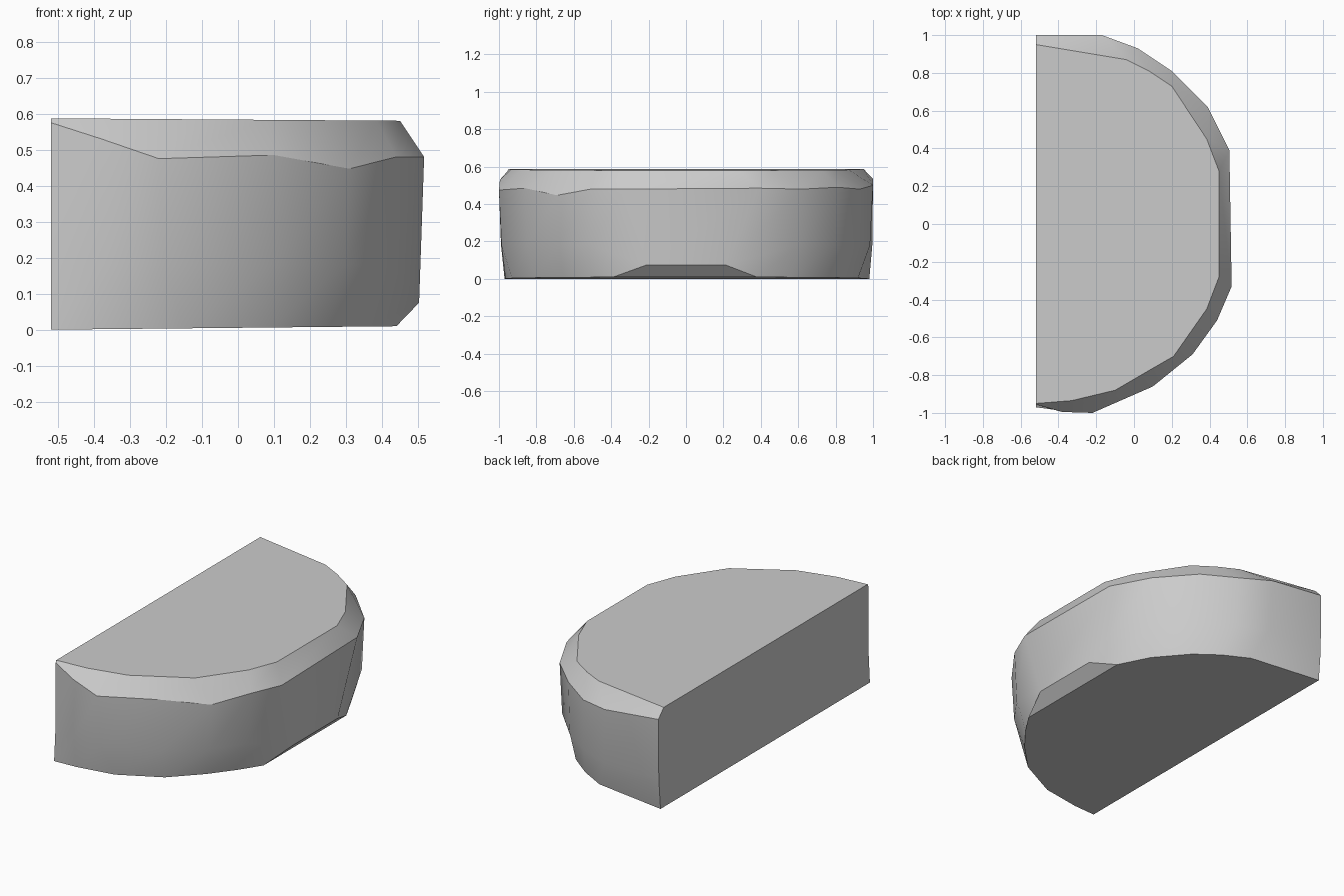
import bpy
import bmesh
from math import radians
from mathutils import Vector

cube = bpy.data.objects.get("Cube")
if cube:
    bpy.data.objects.remove(cube)

# One grey stone colour
stone = bpy.data.materials.new("stone_grey")
stone.use_nodes = True
grey = (0.6, 0.6, 0.6, 1)
stone.diffuse_color = grey
stone.node_tree.nodes["Principled BSDF"].inputs["Base Color"].default_value = grey

FLAT = -0.52  # plane of the straight cut side

# Outlines run from the front corner round the curve to the back corner
base_outline = [(FLAT, -.97), (-.38, -.965), (-.15, -.93), (.09, -.81), (.25, -.65), (.36, -.51),
                (.44, -.39), (.44, .38), (.35, .56), (.2, .74), (.07, .84), (-.08, .92), (FLAT, .98)]
shoulder_outline = [(FLAT, -.955, .575), (-.38, -.995, .53), (-.22, -1, .475), (.1, -.86, .485),
                    (.31, -.69, .447), (.44, -.51, .48), (.517, -.33, .48), (.505, .39, .485),
                    (.39, .62, .48), (.2, .81, .49), (.02, .93, .48), (-.17, 1, .5), (FLAT, 1, .535)]
top_outline = [(FLAT, -.95), (-.33, -.935), (-.1, -.88), (.08, -.775), (.21, -.7), (.385, -.45),
               (.45, -.28), (.45, .28), (.385, .45), (.2, .73), (.08, .81), (-.04, .87), (FLAT, .95)]


def tilted(outline, z, slope):
    """Lay an outline on a plane that tips slightly towards the curved side."""
    return [Vector((x, y, z + slope * (x - FLAT))) for x, y in outline]


base = tilted(base_outline, 0, .01)
shoulder = [Vector(p) for p in shoulder_outline]
top = tilted(top_outline, .587, -.007)

# Lower wall bulges out early, with a chipped bevel at the middle of the curve
lower = []
for b, s in zip(base, shoulder):
    p = b.lerp(s, .8)
    p.z = .18
    lower.append(p)
lower[6] = Vector((.503, -.21, .075))
lower[7] = Vector((.503, .21, .075))

# Stone body: strips between the outlines, then base, top and cut side
bm = bmesh.new()
rings = [[bm.verts.new(p) for p in ring] for ring in (base, lower, shoulder, top)]
for under, over in zip(rings, rings[1:]):
    for i in range(len(under) - 1):
        bm.faces.new((under[i], under[i + 1], over[i + 1], over[i]))
bm.faces.new(rings[0][::-1])
bm.faces.new(rings[-1])
bm.faces.new([r[0] for r in rings] + [r[-1] for r in reversed(rings)])
bmesh.ops.recalc_face_normals(bm, faces=bm.faces)

mesh = bpy.data.meshes.new("half_round_stone")
bm.to_mesh(mesh)
bm.free()
mesh.materials.append(stone)
body = bpy.data.objects.new("half_round_stone", mesh)
bpy.context.collection.objects.link(body)

# Smooth the worn wall, keep the hard edges
bpy.ops.object.select_all(action='DESELECT')
body.select_set(True)
bpy.context.view_layer.objects.active = body
bpy.ops.object.shade_smooth_by_angle(angle=radians(32))
